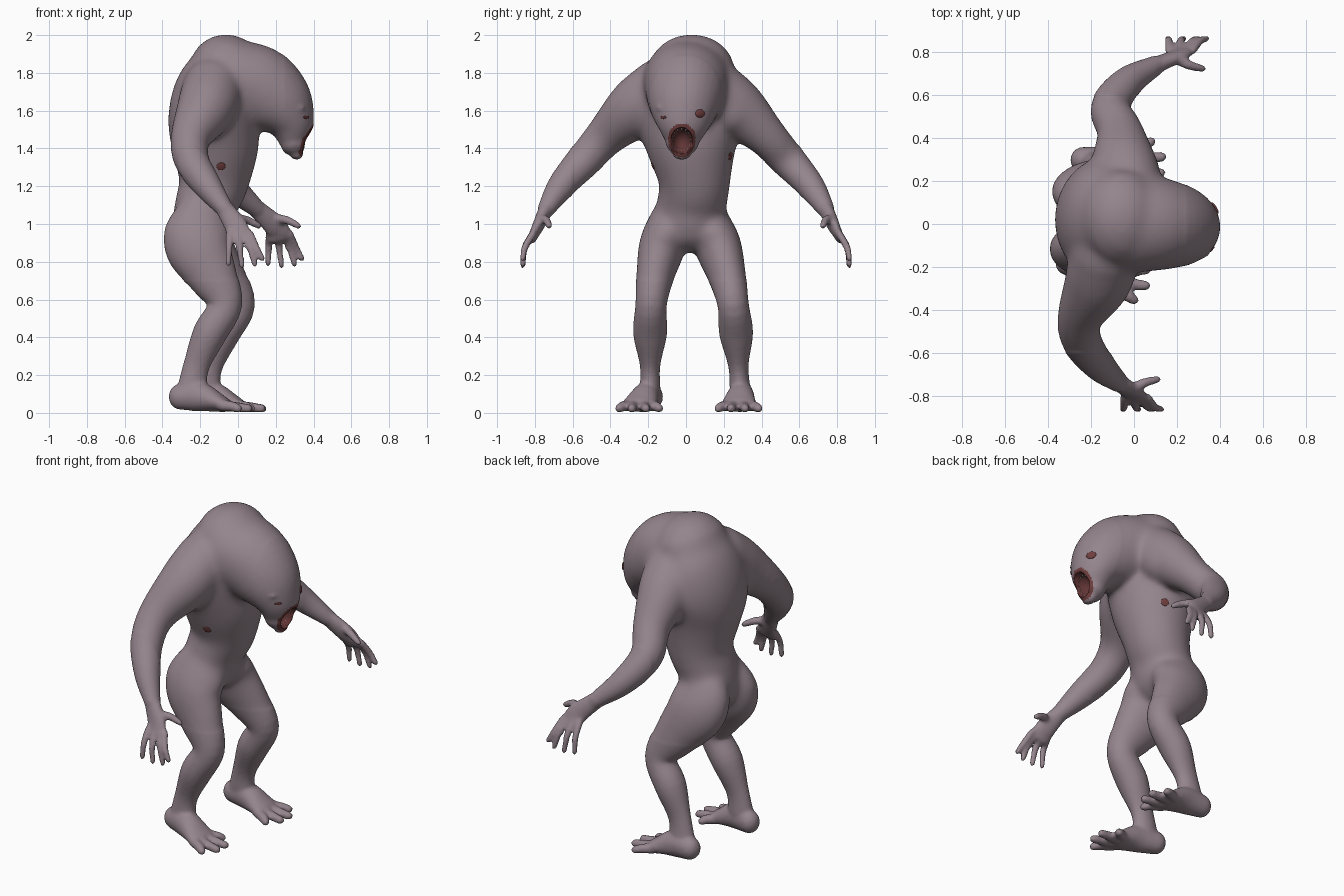
import bpy, bmesh, math
from mathutils import Vector, Matrix

cube = bpy.data.objects.get("Cube")
if cube:
    bpy.data.objects.remove(cube, do_unlink=True)


def material(name, rgb):
    m = bpy.data.materials.new(name)
    m.use_nodes = True
    m.diffuse_color = (*rgb, 1)
    m.node_tree.nodes["Principled BSDF"].inputs["Base Color"].default_value = (*rgb, 1)
    return m


skin = material("mauve skin", (0.30, 0.235, 0.265))
flesh = material("raw red flesh", (0.16, 0.048, 0.048))
gullet = material("dark gullet", (0.12, 0.035, 0.035))
bone = material("old bone", (0.36, 0.29, 0.26))


def add_object(name, bm, mats):
    me = bpy.data.meshes.new(name)
    bm.to_mesh(me)
    bm.free()
    for m in mats:
        me.materials.append(m)
    me.shade_smooth()
    ob = bpy.data.objects.new(name, me)
    bpy.context.collection.objects.link(ob)
    return ob


def spline(pts, steps=5):
    """Smooth curve through points that carry their own radii."""
    pts = [Vector(p) for p in pts]
    pts = [2 * pts[0] - pts[1]] + pts + [2 * pts[-1] - pts[-2]]
    out = []
    for a, b, c, d in zip(pts, pts[1:], pts[2:], pts[3:]):
        for i in range(steps):
            t = i / steps
            out.append(0.5 * (2 * b + (c - a) * t + (2 * a - 5 * b + 4 * c - d) * t * t
                              + (3 * b - a - 3 * c + d) * t ** 3))
    return out + [pts[-2]]


def tube(bm, pts, sides=20):
    """Round-ended limb; each point is x, y, z, side radius, depth radius."""
    pts = [p if len(p) == 5 else (*p, p[3]) for p in pts]
    path = spline(pts)
    mids = [Vector(p[:3]) for p in path]
    rings = []
    for i, p in enumerate(path):
        t = (mids[min(i + 1, len(mids) - 1)] - mids[max(i - 1, 0)]).normalized()
        rings.append((mids[i], t, p[3], p[4]))

    def cap(ring, sign):
        mid, t, ra, rb = ring
        reach = min(ra, rb) * 0.95
        return [(mid + t * sign * reach * math.sin(a), t, ra * math.cos(a), rb * math.cos(a))
                for a in (0.4, 0.8, 1.15, 1.45)]

    rings = cap(rings[0], -1)[::-1] + rings + cap(rings[-1], 1)
    loops = []
    for mid, t, ra, rb in rings:
        u = Vector((0, 1, 0))
        u = (u - t * u.dot(t)).normalized()
        v = t.cross(u)
        angles = [math.tau * k / sides for k in range(sides)]
        loops.append([bm.verts.new(mid + u * ra * math.cos(a) + v * rb * math.sin(a))
                      for a in angles])
    for lo, hi in zip(loops, loops[1:]):
        for k in range(sides):
            n = (k + 1) % sides
            bm.faces.new((lo[k], lo[n], hi[n], hi[k]))
    bm.faces.new(loops[0][::-1])
    bm.faces.new(loops[-1])


def ellipsoid(bm, loc, size, turn=Matrix()):
    bmesh.ops.create_uvsphere(bm, u_segments=20, v_segments=12, radius=1,
                              matrix=Matrix.Translation(loc) @ turn @ Matrix.Diagonal((*size, 1)))


def bake(ob):
    """Replace the object's mesh with its modified result."""
    graph = bpy.context.evaluated_depsgraph_get()
    me = bpy.data.meshes.new_from_object(ob.evaluated_get(graph))
    ob.modifiers.clear()
    ob.data = me
    return me


bm = bmesh.new()

# Hunched torso
tube(bm, [(-.19, .02, 1.0, .18, .16), (-.17, .03, 1.1, .185, .165), (-.13, .045, 1.22, .19, .187),
          (-.12, .03, 1.4, .24, .23), (-.13, .02, 1.56, .29, .24), (-.10, .03, 1.7, .28, .235),
          (-.06, .03, 1.815, .23, .2)], 32)

# Head hanging forward, with shoulder filler, upper lip, lower lip and brow
tube(bm, [(-.02, .01, 1.76, .24, .22), (.11, 0, 1.715, .22, .225), (.22, -.01, 1.625, .19, .19),
          (.28, -.015, 1.53, .145, .13), (.295, -.02, 1.435, .09, .078)], 32)
ellipsoid(bm, (0, .25, 1.6), (.12, .12, .13))
ellipsoid(bm, (.37, -.022, 1.53), (.033, .052, .028))
ellipsoid(bm, (.31, -.022, 1.37), (.035, .05, .03))
for y in (-.115, .075):
    ellipsoid(bm, (.325, y, 1.615), (.035, .045, .018))

# Arms: near x, far x, y, z, radius
ARM = [(-.13, -.02, .13, 1.72, .165), (-.17, -.045, .27, 1.61, .157), (-.25, -.065, .43, 1.46, .11),
       (-.245, -.11, .54, 1.335, .096), (-.16, -.03, .66, 1.20, .075), (-.07, .10, .74, 1.08, .047)]
# Legs: x, y, z, side radius, depth radius
LEG = [(-.19, .075, 1.1, .08, .11), (-.21, .1, .98, .115, .175), (-.21, .13, .87, .123, .177),
       (-.13, .165, .72, .1, .133), (-.07, .185, .57, .083, .092), (-.15, .19, .42, .09, .09),
       (-.22, .19, .25, .054, .07), (-.245, .19, .12, .055, .08)]

for s in (-1, 1):
    far = s > 0
    tube(bm, [(p[far], s * p[2], p[3], p[4]) for p in ARM])

    # Hand, four fingers and thumb
    hx = .21 if far else 0
    wx = ARM[-1][far]
    tube(bm, [(wx, s * .74, 1.08, .04, .048), (hx - .01, s * .785, .985, .03, .062),
              (hx + .01, s * .815, .925, .024, .065)])
    for base, tip, low in ((-.045, -.05, .79), (-.005, .02, .78), (.035, .09, .785), (.065, .13, .815)):
        tube(bm, [(hx + base, s * .81, .95, .02), (hx + (base + tip) / 2, s * .853, .875, .019),
                  (hx + tip, s * .865, low, .016)], 10)
    tube(bm, [(hx - .01, s * .77, 1.03, .026), (hx + .05, s * .74, 1.02, .023),
              (hx + .11, s * .725, .99, .018)], 10)

    # Leg, with the far one stepping forward
    def place(x, y, z):
        return (x + max(0, min(.07, .16 * (1 - z))), y + .035 + .07 * (1 - z), z) if far else (x, -y, z)

    tube(bm, [(*place(*p[:3]), *p[3:]) for p in LEG], 24)

    # Foot and four splayed toes
    fx = .07 if far else 0
    heel, ball = (.30, .28) if far else (-.18, -.245)
    tube(bm, [(-.31 + fx, heel, .085, .06, .068), (-.2 + fx, (heel + ball) / 2, .085, .072, .078),
              (-.08 + fx, ball, .045, .095, .042)])
    for dy, tip in ((-.1, .0), (-.038, .055), (.03, .06), (.095, .01)):
        tip = tip if far or dy < .05 else tip - .02
        tube(bm, [(-.09 + fx, ball + dy * .6, .04, .031), (-.03 + fx, ball + dy * .9, .034, .028),
                  (tip + fx, ball + dy * 1.1, .023, .024)], 10)

bmesh.ops.recalc_face_normals(bm, faces=bm.faces)
body = add_object("body", bm, [])

# Fuse the limbs into one skin
fuse = body.modifiers.new("fuse", 'REMESH')
fuse.mode = 'VOXEL'
fuse.voxel_size = .0105
soften = body.modifiers.new("soften", 'SMOOTH')
soften.iterations = 6
fused = bake(body)

# Blend shoulders, neck and hips, leaving face, hands and feet crisp
core = body.vertex_groups.new(name="core")
core.add([v.index for v in fused.vertices
          if v.co.z > .7 and abs(v.co.y) < .6 and v.co.x < .24], 1, 'REPLACE')
blend = body.modifiers.new("blend", 'SMOOTH')
blend.vertex_group = core.name
blend.iterations = 60

# Carve the open mouth
MOUTH, MOUTH_SIZE = Vector((.385, -.023, 1.438)), (.1, .06, .073)
bm = bmesh.new()
ellipsoid(bm, MOUTH, MOUTH_SIZE)
cutter = add_object("mouth_cutter", bm, [])
cutter.hide_render = True
carve = body.modifiers.new("carve", 'BOOLEAN')
carve.operation = 'DIFFERENCE'
carve.object = cutter
skin_mesh = bake(body)
bpy.data.objects.remove(cutter, do_unlink=True)
skin_mesh.materials.clear()
for m in (skin, flesh, gullet):
    skin_mesh.materials.append(m)

# Gullet inside the mouth, raw lips around it
for f in skin_mesh.polygons:
    d = f.center - MOUTH
    depth = math.sqrt(sum((d[k] / MOUTH_SIZE[k]) ** 2 for k in range(3)))
    f.material_index = 2 if depth < 1.02 else 1 if depth < 1.3 and d.x > -.09 else 0
skin_mesh.shade_smooth()
bpy.context.view_layer.update()

# Eyes and flank wounds, laid flat on the skin: width, height, thickness
SPOTS = [("left_eye", (1, .075, 1.585), (-1, 0, 0), (.03, .022, .009), flesh),
         ("right_eye", (1, -.12, 1.565), (-1, 0, 0), (.022, .008, .005), gullet),
         ("left_wound", (-.03, .33, 1.36), (0, -1, 0), (.024, .022, .004), flesh),
         ("right_wound", (-.09, -.4, 1.305), (0, 1, 0), (.024, .022, .004), flesh)]
for name, start, way, size, mat in SPOTS:
    hit, loc, normal, _ = body.ray_cast(Vector(start), Vector(way))
    if hit:
        bm = bmesh.new()
        ellipsoid(bm, loc, size, normal.to_track_quat('Z', 'Y').to_matrix().to_4x4())
        add_object(name, bm, [mat])

# Ring of teeth pointing into the mouth
bm = bmesh.new()
for k in range(16):
    a = math.tau * k / 16
    c, s = math.cos(a), math.sin(a)
    loc = Vector((.335 + .025 * s, MOUTH.y + .05 * c, MOUTH.z + .058 * s))
    aim = Vector((.4, -c, -s)).to_track_quat('Z', 'Y').to_matrix().to_4x4()
    bmesh.ops.create_cone(bm, segments=6, radius1=.006, radius2=0, depth=.032, cap_ends=True,
                          matrix=Matrix.Translation(loc) @ aim)
add_object("teeth", bm, [bone])
